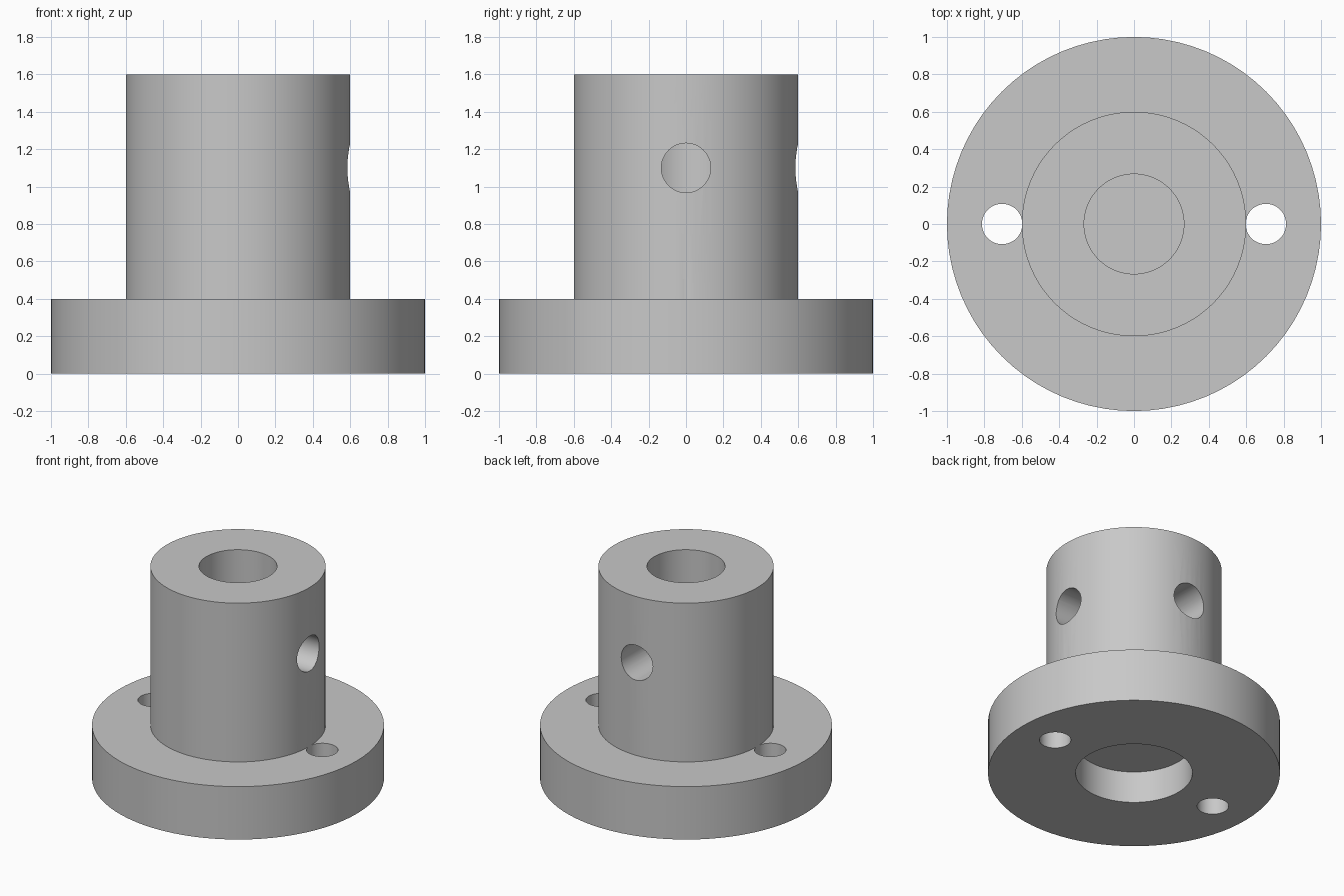
import bpy, bmesh, math
from mathutils import Matrix, Vector

cube = bpy.data.objects.get("Cube")
if cube:
    bpy.data.objects.remove(cube, do_unlink=True)

SIDES = 80

# Single grey material
grey = bpy.data.materials.new("plain grey")
grey.use_nodes = True
colour = (0.58, 0.58, 0.58, 1)
grey.diffuse_color = colour
grey.node_tree.nodes["Principled BSDF"].inputs["Base Color"].default_value = colour


def add_object(name, bm):
    mesh = bpy.data.meshes.new(name)
    bmesh.ops.recalc_face_normals(bm, faces=bm.faces)
    bm.to_mesh(mesh)
    bm.free()
    mesh.materials.append(grey)
    obj = bpy.data.objects.new(name, mesh)
    bpy.context.collection.objects.link(obj)
    return obj


def lathe(name, profile):
    """Revolve an (r, z) outline around the z axis."""
    bm = bmesh.new()
    verts = [bm.verts.new((r, 0, z)) for r, z in profile]
    edges = [bm.edges.new(pair) for pair in zip(verts, verts[1:])]
    bmesh.ops.spin(bm, geom=verts + edges, axis=(0, 0, 1), cent=(0, 0, 0),
                   angle=math.tau, steps=SIDES, use_duplicate=False)
    bmesh.ops.remove_doubles(bm, verts=bm.verts, dist=0.0005)
    return add_object(name, bm)


def drill(body, name, radius, start, end):
    """Cut a round hole between two points."""
    start, end = Vector(start), Vector(end)
    axis = end - start
    turn = axis.to_track_quat("Z", "Y").to_matrix().to_4x4()
    bm = bmesh.new()
    bmesh.ops.create_cone(bm, cap_ends=True, segments=48, radius1=radius,
                          radius2=radius, depth=axis.length,
                          matrix=Matrix.Translation((start + end) / 2) @ turn)
    cutter = add_object(name, bm)
    cutter.hide_render = True
    mod = body.modifiers.new(name, "BOOLEAN")
    mod.operation = "DIFFERENCE"
    mod.solver = "EXACT"
    mod.object = cutter
    return cutter


# Flanged hub with a blind top bore and a recess underneath
hub = lathe("flanged_hub", [
    (0, 0.24), (0.4, 0.24), (0.4, 0), (1, 0), (1, 0.4),
    (0.6, 0.4), (0.6, 1.6), (0.267, 1.6), (0.267, 0.6), (0, 0.6)])

# Mounting holes through the flange, just grazing the hub
cutters = [drill(hub, f"mounting_hole_{side}", 0.108,
                 (x, 0, -0.1), (x, 0, 0.507))
           for side, x in (("left", 0.705), ("right", -0.705))]

# Set screw holes from the left side and the back into the bore
for side, d in (("left", Vector((1, 0, 0))), ("back", Vector((0, 1, 0)))):
    up = Vector((0, 0, 1.1))
    cutters.append(drill(hub, f"screw_hole_{side}", 0.132,
                         up + d * 0.1, up + d * 0.9))

# Bake the cuts and drop the cutters
bpy.context.view_layer.update()
graph = bpy.context.evaluated_depsgraph_get()
baked = bpy.data.meshes.new_from_object(hub.evaluated_get(graph))
hub.modifiers.clear()
hub.data = baked
for cutter in cutters:
    bpy.data.objects.remove(cutter, do_unlink=True)

# Smooth the round walls, keep the rims sharp
bpy.ops.object.select_all(action="DESELECT")
hub.select_set(True)
bpy.context.view_layer.objects.active = hub
bpy.ops.object.shade_smooth_by_angle(angle=math.radians(25))
